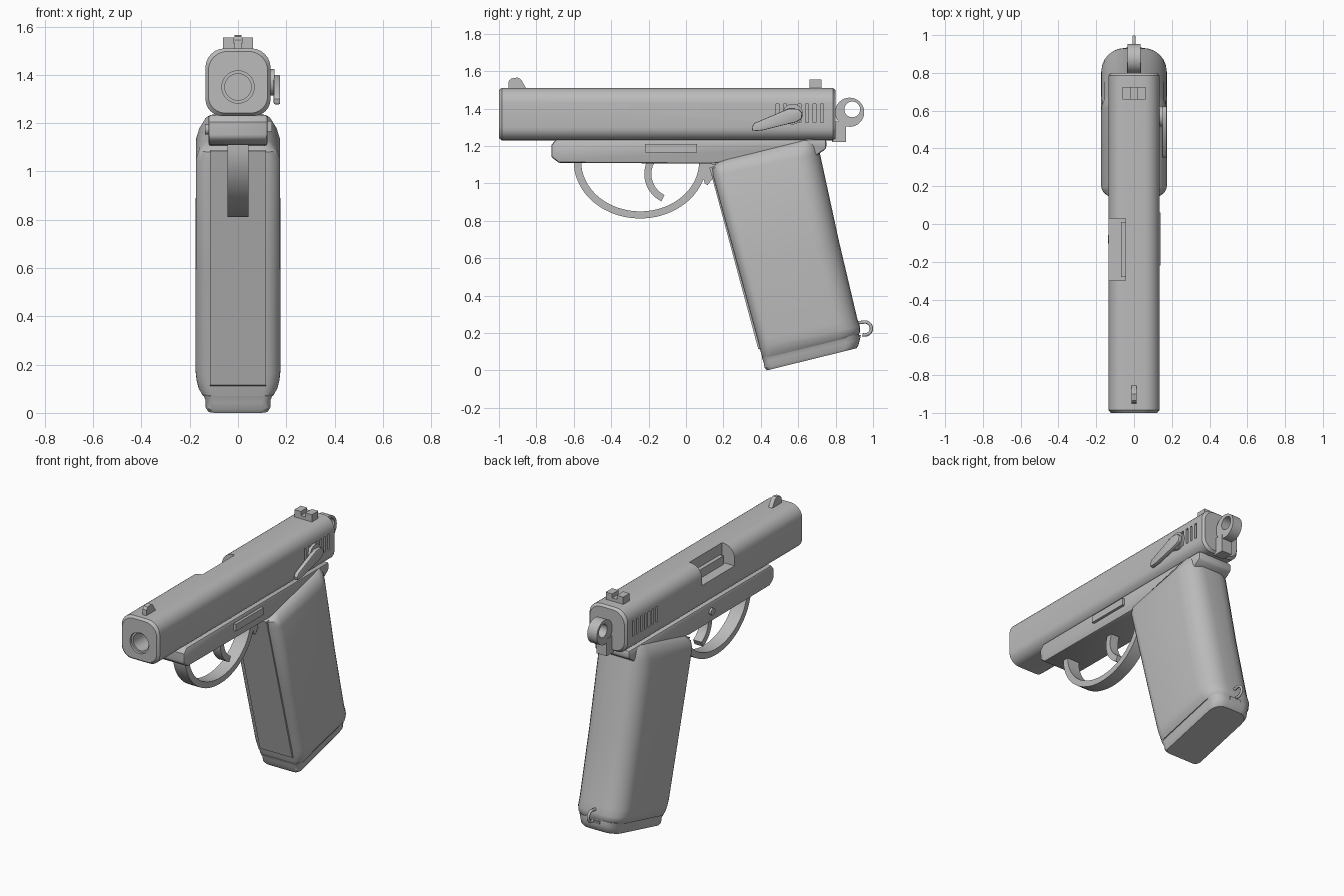
import bpy, bmesh, math
from mathutils import Vector

cube = bpy.data.objects.get("Cube")
if cube:
    bpy.data.objects.remove(cube, do_unlink=True)

steel = bpy.data.materials.new("grey_steel")
steel.use_nodes = True
steel.diffuse_color = (0.5, 0.5, 0.5, 1)
steel.node_tree.nodes["Principled BSDF"].inputs["Base Color"].default_value = (0.5, 0.5, 0.5, 1)


def loft(name, rings):
    """Skin a stack of matching closed outlines and cap both ends."""
    bm = bmesh.new()
    loops = [[bm.verts.new(p) for p in ring] for ring in rings]
    n = len(loops[0])
    for a, b in zip(loops, loops[1:]):
        for i in range(n):
            j = (i + 1) % n
            bm.faces.new((a[i], a[j], b[j], b[i]))
    bm.faces.new(loops[0])
    bm.faces.new(loops[-1])
    bmesh.ops.recalc_face_normals(bm, faces=bm.faces)
    mesh = bpy.data.meshes.new(name)
    bm.to_mesh(mesh)
    bm.free()
    ob = bpy.data.objects.new(name, mesh)
    bpy.context.collection.objects.link(ob)
    mesh.materials.append(steel)
    return ob


def prism(name, pts, a, b, axis="x"):
    """Extrude a (y, z) outline along x, or an (x, z) outline along y."""
    if axis == "x":
        return loft(name, [[(d, u, v) for u, v in pts] for d in (a, b)])
    return loft(name, [[(u, d, v) for u, v in pts] for d in (a, b)])


def rounded(u0, u1, v0, v1, r_low, r_high, n=7):
    pts = []
    corners = ((u1 - r_high, v1 - r_high, r_high, 0), (u0 + r_high, v1 - r_high, r_high, 90),
               (u0 + r_low, v0 + r_low, r_low, 180), (u1 - r_low, v0 + r_low, r_low, 270))
    for cu, cv, r, start in corners:
        for i in range(n):
            t = math.radians(start + 90 * i / (n - 1))
            pts.append((cu + r * math.cos(t), cv + r * math.sin(t)))
    return pts


def arc(cu, cv, ru, rv, start=0, end=360, n=32):
    full = end - start == 360
    angles = [math.radians(start + (end - start) * i / (n if full else n - 1)) for i in range(n)]
    return [(cu + ru * math.cos(t), cv + rv * math.sin(t)) for t in angles]


def box(y0, y1, z0, z1):
    return [(y0, z0), (y1, z0), (y1, z1), (y0, z1)]


def apply(ob, mod):
    with bpy.context.temp_override(object=ob, active_object=ob):
        bpy.ops.object.modifier_apply(modifier=mod.name)


def cut(ob, cutter):
    mod = ob.modifiers.new("cut", "BOOLEAN")
    mod.operation = "DIFFERENCE"
    mod.object = cutter
    bpy.context.view_layer.update()
    apply(ob, mod)
    bpy.data.objects.remove(cutter, do_unlink=True)


def bevel(ob, width, segments=2):
    mod = ob.modifiers.new("bevel", "BEVEL")
    mod.width = width
    mod.segments = segments
    mod.limit_method = "ANGLE"
    mod.angle_limit = math.radians(40)
    apply(ob, mod)
    return ob


# Slide with softly rounded ends
rings = []
for y, inset in ((-1, 0.012), (-0.985, 0), (0.785, 0), (0.8, 0.012)):
    rings.append([(u, y, v) for u, v in rounded(-0.135 + inset, 0.135 - inset, 1.23 + inset,
                                                1.51 - inset, 0.07, 0.08)])
slide = loft("slide", rings)
cut(slide, prism("bore_cutter", arc(0, 1.35, 0.067, 0.067), -1.1, -0.985, "y"))
cut(slide, prism("barrel_cutter", arc(0, 1.35, 0.055, 0.055), -1.1, -0.85, "y"))
cut(slide, prism("port_cutter", box(-0.3, 0.03, 1.385, 1.6), -0.2, -0.045))
for side in (-1, 1):
    for i in range(7):
        y = 0.48 + i * 0.04
        cut(slide, prism("groove_cutter", box(y, y + 0.016, 1.325, 1.425), side * 0.12, side * 0.2))
prism("chamber", box(-0.28, 0.01, 1.38, 1.44), -0.07, -0.04)

# Sights
prism("front_sight", [(-0.95, 1.5), (-0.948, 1.545), (-0.935, 1.56), (-0.9, 1.566),
                      (-0.882, 1.555), (-0.85, 1.5)], -0.014, 0.014)
rear_sight = prism("rear_sight", box(0.66, 0.725, 1.49, 1.556), -0.062, 0.062)
cut(rear_sight, prism("notch_cutter", box(0.6, 0.8, 1.53, 1.6), -0.016, 0.016))

# Hammer and its mount
hammer = prism("hammer", arc(0.875, 1.38, 0.078, 0.078), -0.034, 0.034)
cut(hammer, prism("hammer_hole_cutter", arc(0.889, 1.395, 0.042, 0.042), -0.1, 0.1))
prism("hammer_mount", box(0.78, 0.855, 1.22, 1.33), -0.036, 0.036)

# Frame with rear tang
frame = prism("frame", [(-0.72, 1.14), (-0.68, 1.11), (0.14, 1.105), (0.35, 1.13), (0.7, 1.15),
                        (0.75, 1.185), (0.75, 1.235), (-0.695, 1.235), (-0.72, 1.205)], -0.123, 0.123)
bevel(frame, 0.012)
prism("slide_stop", box(-0.22, 0.06, 1.165, 1.21), 0.11, 0.14)
for side, name in ((-1, "right_pin"),):
    prism(name, arc(-0.08, 1.175, 0.022, 0.022, n=20), side * 0.11, side * 0.137)

# Trigger guard and trigger
guard = arc(-0.245, 1.115, 0.355, 0.303, 180, 360, 36)
guard += arc(-0.245, 1.115, 0.315, 0.265, 360, 180, 36)
prism("trigger_guard", guard, -0.043, 0.043)
prism("guard_tang", [(0.07, 1.11), (0.1, 1.0), (0.115, 0.99), (0.2, 1.1)], -0.043, 0.043)
trigger = arc(-0.06, 1.05, 0.163, 0.163, 155, 244, 16)
trigger += arc(-0.06, 1.05, 0.125, 0.125, 244, 150, 16)
prism("trigger", trigger, -0.03, 0.03)

# Grip: front point, back point, half width and corner radii per section
sections = [((0.2, 1.125), (0.67, 1.243), 0.115, 0.035, 0.06),
            ((0.165, 1.11), (0.692, 1.238), 0.135, 0.045, 0.08),
            ((0.14, 1.08), (0.706, 1.2), 0.16, 0.055, 0.1),
            ((0.145, 1.04), (0.716, 1.16), 0.174, 0.06, 0.12),
            ((0.276, 0.56), (0.818, 0.69), 0.176, 0.06, 0.13),
            ((0.385, 0.16), (0.915, 0.28), 0.176, 0.06, 0.13),
            ((0.393, 0.125), (0.93, 0.235), 0.172, 0.06, 0.12),
            ((0.402, 0.09), (0.931, 0.205), 0.163, 0.055, 0.11),
            ((0.41, 0.063), (0.922, 0.188), 0.148, 0.05, 0.1)]
rings = []
for front, back, half, r_front, r_back in sections:
    a, b = Vector(front), Vector(back)
    run = (b - a).normalized()
    ring = []
    for x, s in rounded(-half, half, 0, (b - a).length, r_front, r_back):
        p = a + run * s
        ring.append((x, p.x, p.y))
    rings.append(ring)
loft("grip", rings)
prism("front_strap", [(0.125, 1.085), (0.2, 1.1), (0.44, 0.1), (0.386, 0.115)], -0.115, 0.115)

# Magazine floor plate, standing on the ground plane
rings = []
for front, back, half in (((0.405, 0.07), (0.925, 0.195), 0.145), ((0.415, 0.043), (0.93, 0.165), 0.134),
                          ((0.42, 0.015), (0.922, 0.135), 0.134), ((0.432, 0.0), (0.912, 0.118), 0.125)):
    a, b = Vector(front), Vector(back)
    run = (b - a).normalized()
    rings.append([(x, a.x + run.x * s, a.y + run.y * s)
                  for x, s in rounded(-half, half, 0, (b - a).length, 0.035, 0.075)])
loft("magazine_base", rings)
prism("magazine_catch", [(0.86, 0.14), (0.925, 0.148), (0.936, 0.19), (0.86, 0.18)], -0.04, 0.04)

# Lanyard loop
curve = bpy.data.curves.new("loop_path", "CURVE")
curve.dimensions = "3D"
curve.bevel_depth = 0.009
curve.bevel_resolution = 2
curve.use_fill_caps = True
path = curve.splines.new("POLY")
points = [(0.92, 0.255)] + arc(0.956, 0.224, 0.035, 0.035, 110, -110, 18)
path.points.add(len(points) - 1)
for p, (y, z) in zip(path.points, points):
    p.co = (0, y, z, 1)
loop = bpy.data.objects.new("lanyard_loop", curve)
bpy.context.collection.objects.link(loop)
curve.materials.append(steel)

# Safety lever on the left side
prism("safety_pivot", arc(0.57, 1.37, 0.055, 0.055), 0.12, 0.152)
lever = prism("safety_lever", [(0.355, 1.278), (0.41, 1.283), (0.59, 1.328), (0.618, 1.345), (0.622, 1.375),
                               (0.6, 1.398), (0.55, 1.4), (0.49, 1.375), (0.365, 1.322), (0.352, 1.3)],
              0.148, 0.175)
bevel(lever, 0.006)

# Smooth rounded surfaces while keeping hard edges
bpy.ops.object.select_all(action="DESELECT")
for ob in bpy.context.scene.objects:
    if ob.type == "MESH" and steel.name in ob.data.materials:
        ob.select_set(True)
        bpy.context.view_layer.objects.active = ob
bpy.ops.object.shade_smooth_by_angle(angle=math.radians(35))
